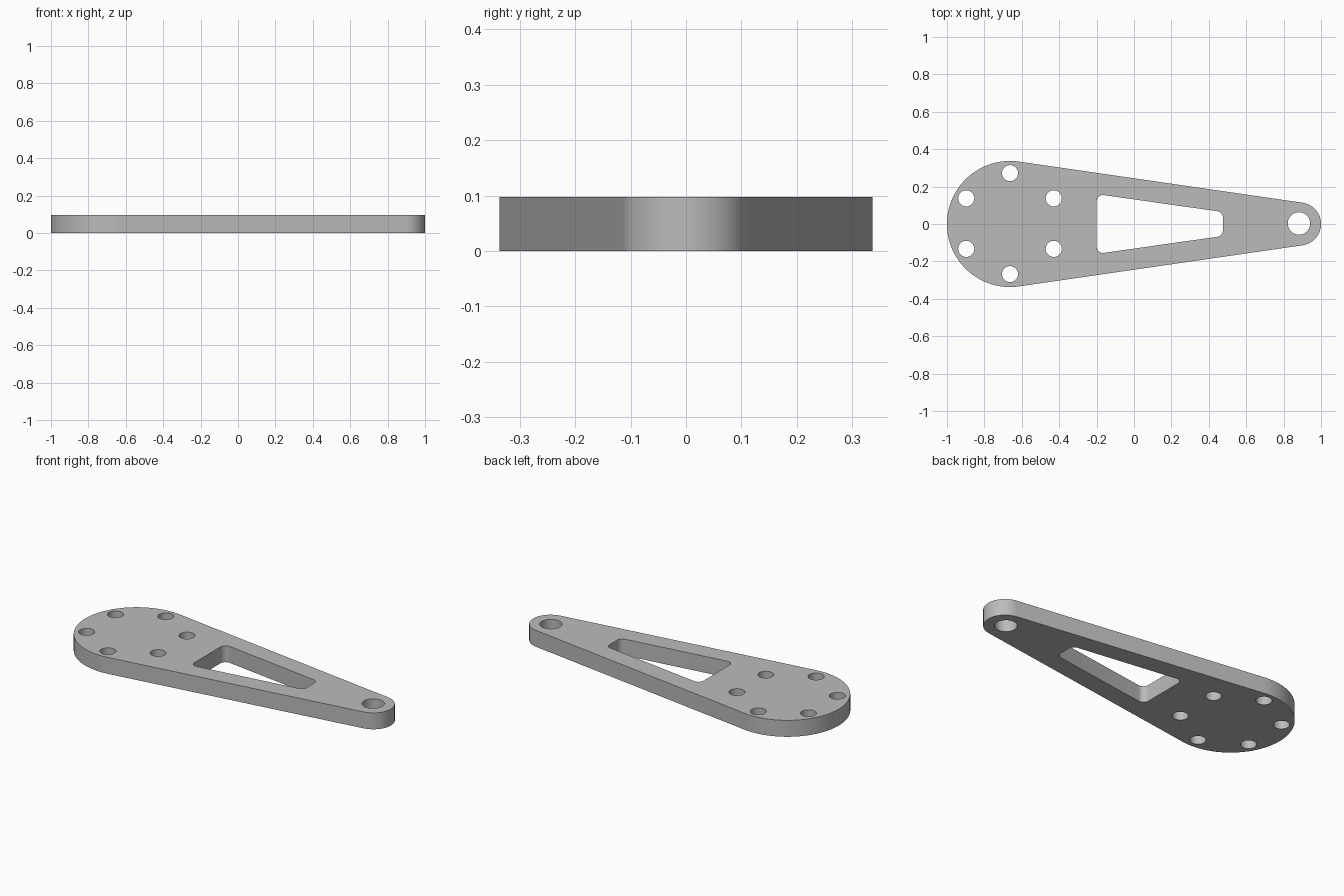
import bpy, bmesh, math
from mathutils import Vector

if "Cube" in bpy.data.objects:
    bpy.data.objects.remove(bpy.data.objects["Cube"])

THICK = 0.097
BIG_X, BIG_R = -0.663, 0.337       # hub end
TIP_X, TIP_R = 0.885, 0.115        # narrow end


def arc(cx, cy, r, a0, a1, n):
    return [Vector((cx + r * math.cos(a0 + (a1 - a0) * i / n),
                    cy + r * math.sin(a0 + (a1 - a0) * i / n), 0)) for i in range(n + 1)]


def circle(cx, cy, r, n=40):
    return arc(cx, cy, r, 0, math.tau, n)[:-1]


def rounded(corners, r, n=8):
    """Round each corner of a counter-clockwise convex polygon."""
    pts = []
    for i, p in enumerate(corners):
        a = (corners[i - 1] - p).normalized()
        b = (corners[(i + 1) % len(corners)] - p).normalized()
        c = p + (a + b).normalized() * r / math.sin(a.angle(b) / 2)
        turn = math.pi - a.angle(b)
        start = math.atan2(-a.x, a.y) - math.pi
        # outward normal of the incoming edge (direction -a)
        start = math.atan2(a.x, -a.y)
        pts += arc(c.x, c.y, r, start, start + turn, n)
    return pts


# outline: two arcs joined by tangent lines
t = math.acos((BIG_R - TIP_R) / (TIP_X - BIG_X))
loops = [arc(BIG_X, 0, BIG_R, t, math.tau - t, 72) + arc(TIP_X, 0, TIP_R, -t, t, 36)]
# ring of six bolt holes
for k in range(6):
    a = math.radians(30 + 60 * k)
    loops.append(circle(BIG_X + 0.27 * math.cos(a), 0.002 + 0.27 * math.sin(a), 0.043))
# pivot hole
loops.append(circle(0.882, 0.003, 0.06))
# tapered window with rounded corners
loops.append(rounded([Vector(p) for p in
                      ((-0.2, -0.16, 0), (0.475, -0.064, 0), (0.475, 0.064, 0), (-0.2, 0.16, 0))], 0.034))

# plate: fill the profile, then extrude it
bm = bmesh.new()
for pts in loops:
    vs = [bm.verts.new(p) for p in pts]
    for i, v in enumerate(vs):
        bm.edges.new((vs[i - 1], v))
bmesh.ops.triangle_fill(bm, use_beauty=True, edges=bm.edges[:], normal=(0, 0, 1))
res = bmesh.ops.extrude_face_region(bm, geom=bm.faces[:], use_keep_orig=True)
bmesh.ops.translate(bm, vec=(0, 0, THICK),
                    verts=[g for g in res["geom"] if isinstance(g, bmesh.types.BMVert)])
bmesh.ops.recalc_face_normals(bm, faces=bm.faces[:])
mesh = bpy.data.meshes.new("arm_plate")
bm.to_mesh(mesh)
bm.free()
plate = bpy.data.objects.new("arm_plate", mesh)
bpy.context.collection.objects.link(plate)

grey = bpy.data.materials.new("plain grey")
grey.diffuse_color = (0.5, 0.5, 0.5, 1)
grey.use_nodes = True
grey.node_tree.nodes["Principled BSDF"].inputs["Base Color"].default_value = grey.diffuse_color
mesh.materials.append(grey)

bpy.context.view_layer.objects.active = plate
plate.select_set(True)
bpy.ops.object.shade_smooth_by_angle(angle=math.radians(30))
